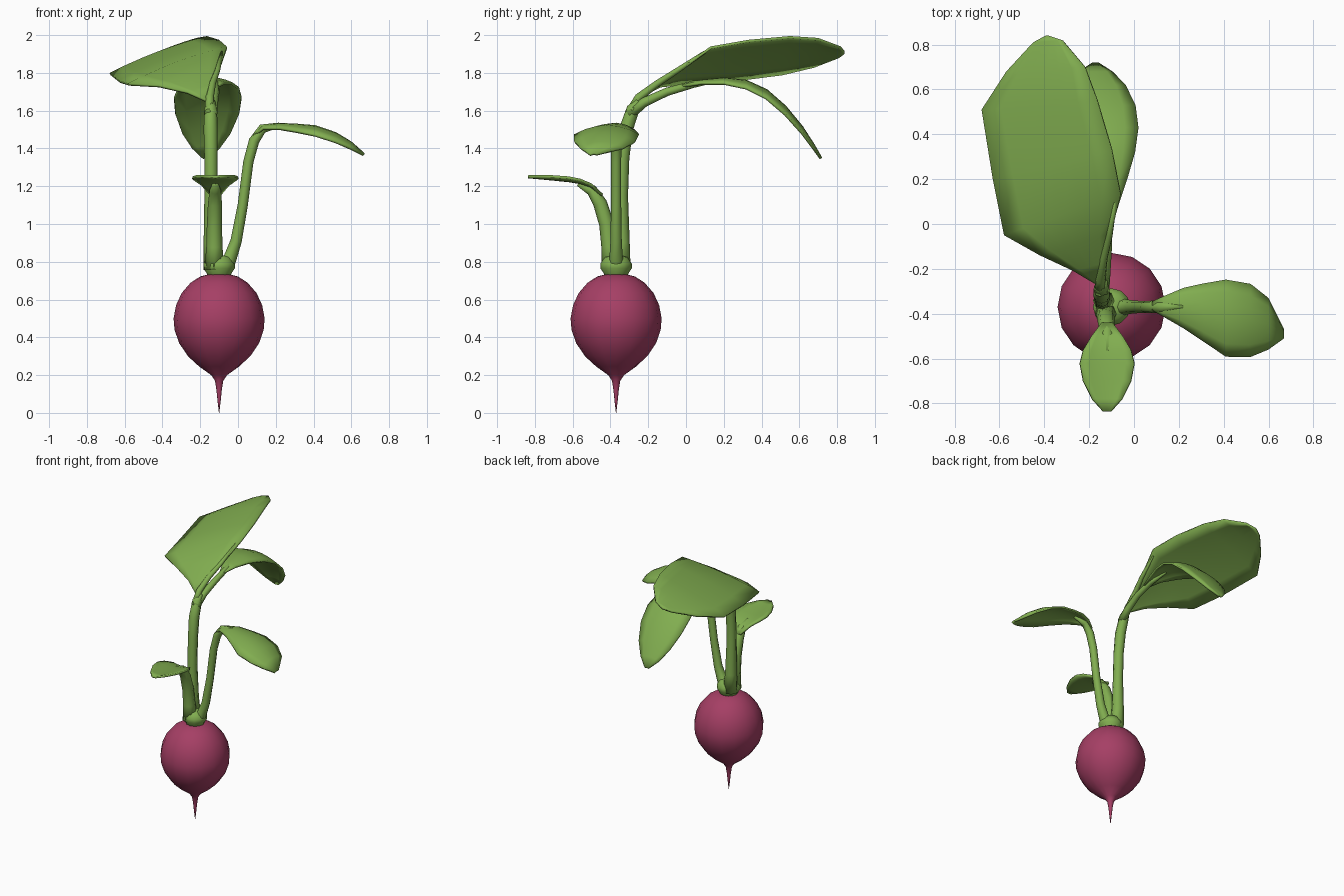
import bpy, bmesh, math
from mathutils import Vector


def material(name, rgb):
    m = bpy.data.materials.new(name)
    m.diffuse_color = (*rgb, 1)
    return m


GREEN = material("leaf green", (0.22, 0.42, 0.08))
RED = material("radish red", (0.38, 0.05, 0.13))
CX, CY = -0.10, -0.37


def grid_object(name, rows, mat, closed=False):
    """Skin a list of point rows; closed rows become capped rings."""
    bm = bmesh.new()
    vs = [[bm.verts.new(p) for p in row] for row in rows]
    n = len(rows[0])
    for a, b in zip(vs, vs[1:]):
        for i in range(n if closed else n - 1):
            j = (i + 1) % n
            bm.faces.new((a[i], a[j], b[j], b[i]))
    if closed:
        bm.faces.new(vs[0][::-1])
        bm.faces.new(vs[-1])
    bmesh.ops.remove_doubles(bm, verts=bm.verts, dist=0.0005)
    bmesh.ops.recalc_face_normals(bm, faces=bm.faces)
    me = bpy.data.meshes.new(name)
    bm.to_mesh(me)
    bm.free()
    me.materials.append(mat)
    for p in me.polygons:
        p.use_smooth = True
    ob = bpy.data.objects.new(name, me)
    bpy.context.collection.objects.link(ob)
    return ob


def lathe(name, profile, mat, sides=16):
    rows = [[(CX + r * math.cos(2 * math.pi * i / sides),
              CY + r * math.sin(2 * math.pi * i / sides), z)
             for i in range(sides)] for r, z in profile]
    return grid_object(name, rows, mat, True)


def tube(name, path, sides=8):
    """Tapered stem through (x, y, z, radius) points."""
    pts = [Vector(p[:3]) for p in path]
    rows = []
    for k, p in enumerate(pts):
        t = pts[min(k + 1, len(pts) - 1)] - pts[max(k - 1, 0)]
        q = Vector((0, 0, 1)).rotation_difference(t.normalized())
        rows.append([p + q @ Vector((math.cos(a), math.sin(a), 0)) * path[k][3]
                     for a in (2 * math.pi * i / sides for i in range(sides))])
    return grid_object(name, rows, GREEN, True)


def blade(name, edges, bulge, cols=6):
    """Leaf blade between left and right edge points, arched by bulge."""
    rows = []
    for l, r in edges:
        l, r = Vector(l), Vector(r)
        rise = bulge * (r - l).length
        rows.append([l.lerp(r, i / cols) +
                     Vector((0, 0, rise * 4 * (i / cols) * (1 - i / cols)))
                     for i in range(cols + 1)])
    ob = grid_object(name, rows, GREEN)
    if sum(p.normal.z for p in ob.data.polygons) < 0:
        ob.data.flip_normals()
    mod = ob.modifiers.new("thickness", "SOLIDIFY")
    mod.thickness = 0.014
    mod.offset = -1
    return ob


# Bulb with tap root
lathe("bulb", [(0.001, 0), (0.008, 0.06), (0.014, 0.12), (0.022, 0.17),
               (0.042, 0.2), (0.105, 0.245), (0.165, 0.3), (0.212, 0.37),
               (0.236, 0.44), (0.241, 0.5), (0.228, 0.57), (0.198, 0.635),
               (0.15, 0.69), (0.1, 0.722), (0.05, 0.735)], RED)

# Crown where the stems meet
lathe("crown", [(0.06, 0.715), (0.066, 0.74), (0.083, 0.765),
                (0.083, 0.79), (0.06, 0.825), (0.02, 0.835)], GREEN, 12)

# Shared main stem and its two branches
tube("main_stem", [(-0.13, -0.345, 0.76, 0.052), (-0.14, -0.34, 0.9, 0.042),
                   (-0.143, -0.342, 1.15, 0.035), (-0.143, -0.335, 1.35, 0.035),
                   (-0.145, -0.318, 1.5, 0.037), (-0.145, -0.28, 1.61, 0.034),
                   (-0.14, -0.25, 1.65, 0.02)])
tube("large_leaf_stem", [(-0.15, -0.30, 1.58, 0.028), (-0.15, -0.25, 1.67, 0.022),
                         (-0.135, -0.15, 1.745, 0.018), (-0.11, -0.05, 1.81, 0.015),
                         (-0.085, 0.1, 1.91, 0.009)])
tube("back_leaf_stem", [(-0.14, -0.30, 1.58, 0.03), (-0.13, -0.22, 1.645, 0.025),
                        (-0.12, -0.1, 1.70, 0.022), (-0.12, 0.04, 1.74, 0.019),
                        (-0.135, 0.18, 1.762, 0.008)])

# Large leaf, tilted down to the left
blade("large_leaf", [((-0.17, -0.27, 1.655), (-0.135, -0.25, 1.675)),
                     ((-0.27, -0.21, 1.70), (-0.125, -0.17, 1.74)),
                     ((-0.42, -0.14, 1.735), (-0.10, -0.04, 1.82)),
                     ((-0.58, -0.05, 1.745), (-0.06, 0.13, 1.94)),
                     ((-0.63, 0.2, 1.76), (-0.10, 0.33, 1.975)),
                     ((-0.68, 0.51, 1.80), (-0.165, 0.55, 1.995)),
                     ((-0.57, 0.68, 1.84), (-0.22, 0.7, 1.985)),
                     ((-0.45, 0.81, 1.89), (-0.32, 0.82, 1.94)),
                     ((-0.395, 0.84, 1.91), (-0.38, 0.84, 1.915))], 0.03)

# Back leaf, arching over: (x, y, z, half width)
back = [(-0.12, -0.02, 1.735, 0.02), (-0.125, 0.08, 1.75, 0.055),
        (-0.14, 0.2, 1.75, 0.11), (-0.155, 0.32, 1.725, 0.16),
        (-0.16, 0.43, 1.67, 0.18), (-0.163, 0.53, 1.585, 0.17),
        (-0.167, 0.62, 1.485, 0.13), (-0.17, 0.68, 1.405, 0.075),
        (-0.172, 0.72, 1.35, 0.015)]
blade("back_leaf", [((x - w, y, z), (x + w, y, z)) for x, y, z, w in back], 0.12)

# Right leaf and stem
tube("right_stem", [(-0.09, -0.37, 0.76, 0.055), (-0.045, -0.37, 0.81, 0.036),
                    (-0.01, -0.37, 0.91, 0.03), (0.025, -0.37, 1.1, 0.027),
                    (0.055, -0.37, 1.33, 0.027), (0.085, -0.37, 1.44, 0.028),
                    (0.13, -0.37, 1.505, 0.025), (0.22, -0.37, 1.525, 0.012)])
right = [(0.08, -0.365, 1.47, 0.02), (0.13, -0.368, 1.51, 0.045),
         (0.22, -0.375, 1.51, 0.09), (0.31, -0.395, 1.495, 0.13),
         (0.41, -0.42, 1.475, 0.172), (0.52, -0.43, 1.44, 0.163),
         (0.6, -0.445, 1.405, 0.115), (0.67, -0.49, 1.37, 0.02)]
blade("right_leaf", [((x, y - w, z), (x, y + w, z)) for x, y, z, w in right], 0.14)

# Small front leaf and stem
tube("front_stem", [(-0.125, -0.395, 0.76, 0.052), (-0.125, -0.405, 0.88, 0.043),
                    (-0.125, -0.42, 1.0, 0.04), (-0.122, -0.455, 1.11, 0.037),
                    (-0.12, -0.5, 1.18, 0.03), (-0.12, -0.57, 1.215, 0.015)])
front = [(-0.44, 1.16, 0.025), (-0.5, 1.215, 0.07), (-0.56, 1.24, 0.105),
         (-0.62, 1.252, 0.12), (-0.7, 1.258, 0.105), (-0.78, 1.26, 0.065),
         (-0.835, 1.258, 0.015)]
blade("front_leaf", [((-0.12 - w, y, z), (-0.12 + w, y, z))
                     for y, z, w in front], -0.07)
